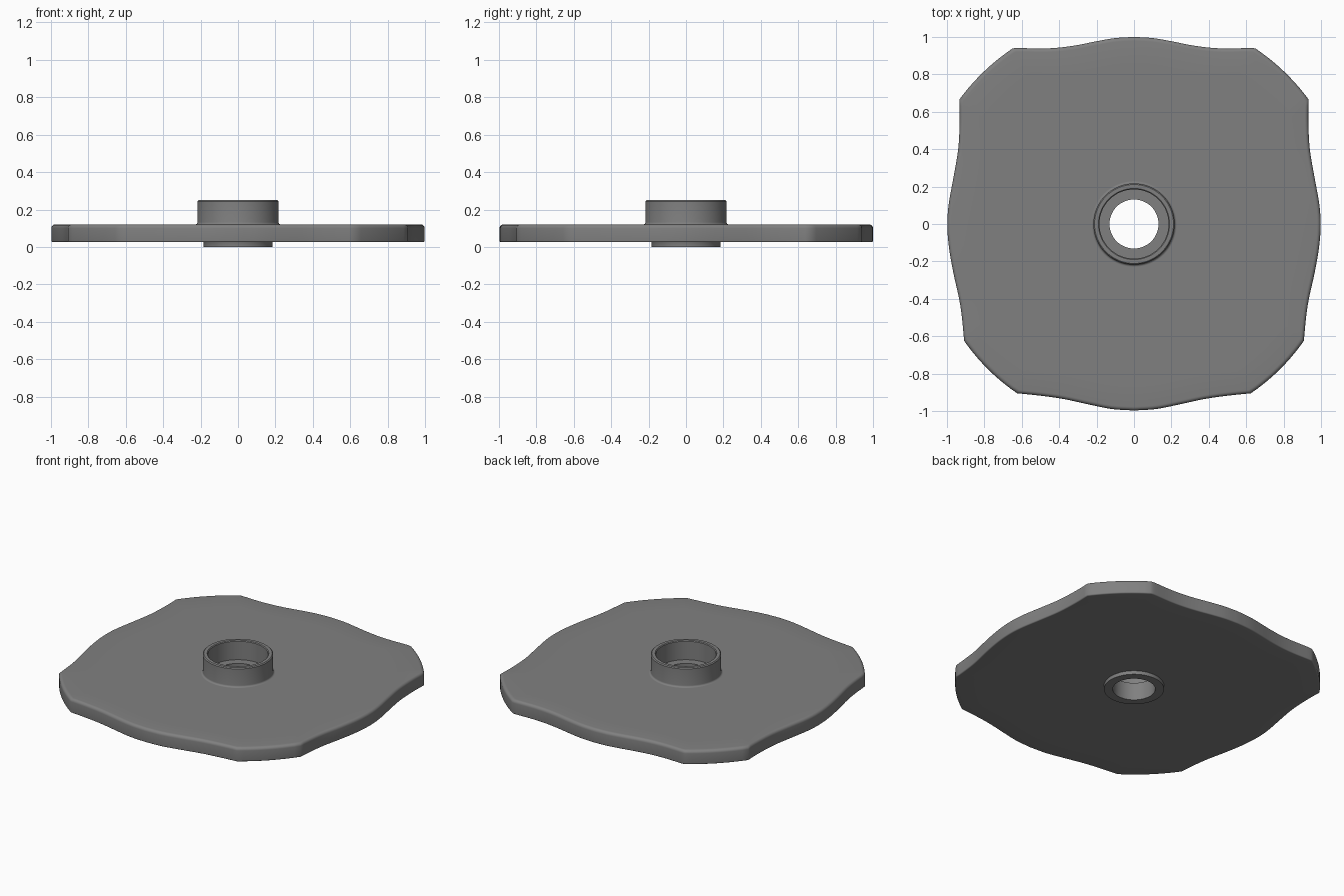
import bpy, bmesh, math
from mathutils import Vector

if "Cube" in bpy.data.objects:
    bpy.data.objects.remove(bpy.data.objects["Cube"])

grey = bpy.data.materials.new("grey")
grey.diffuse_color = (0.216, 0.216, 0.216, 1)
grey.use_nodes = True
grey.node_tree.nodes["Principled BSDF"].inputs["Base Color"].default_value = grey.diffuse_color


def make(name, loops, closed, angle):
    """Bridge a list of equal-length vertex loops into a smooth object."""
    bm = bmesh.new()
    rings = [[bm.verts.new(p) for p in loop] for loop in loops]
    pairs = list(zip(rings, rings[1:])) + ([(rings[-1], rings[0])] if closed else [])
    for a, b in pairs:
        for i in range(len(a)):
            j = (i + 1) % len(a)
            bm.faces.new((a[i], a[j], b[j], b[i]))
    bmesh.ops.recalc_face_normals(bm, faces=bm.faces)
    mesh = bpy.data.meshes.new(name)
    bm.to_mesh(mesh)
    bm.free()
    mesh.materials.append(grey)
    ob = bpy.data.objects.new(name, mesh)
    bpy.context.collection.objects.link(ob)
    bpy.ops.object.select_all(action='DESELECT')
    bpy.context.view_layer.objects.active = ob
    ob.select_set(True)
    bpy.ops.object.shade_smooth_by_angle(angle=math.radians(angle))
    return ob


def smooth_path(pts, steps=4):
    """Catmull-Rom curve through the points."""
    v = [Vector(p) for p in pts]
    v = [2 * v[0] - v[1]] + v + [2 * v[-1] - v[-2]]
    out = []
    for a, b, c, d in zip(v, v[1:], v[2:], v[3:]):
        for k in range(steps):
            t = k / steps
            out.append(0.5 * (2 * b + (c - a) * t + (2 * a - 5 * b + 4 * c - d) * t * t
                              + (3 * b - a - 3 * c + d) * t ** 3))
    return out + [v[-2]]


def corner(a, b, n=10):
    """Shallow arc about the centre, joining two side curves."""
    a, b = Vector(a), Vector(b)
    out = []
    for k in range(1, n):
        t = k / n
        out.append(a.lerp(b, t).normalized() * (a.length * (1 - t) + b.length * t))
    return out


# Wavy plate outline: right half, then mirrored
back = [(0, 1.0), (0.1, 0.994), (0.2, 0.977), (0.3, 0.957), (0.4, 0.943), (0.5, 0.938),
        (0.62, 0.941), (0.65, 0.938)]
side = [(0.934, 0.665), (0.932, 0.55), (0.94, 0.4), (0.965, 0.25), (0.99, 0.11), (0.998, 0),
        (0.99, -0.12), (0.966, -0.26), (0.935, -0.4), (0.92, -0.5), (0.908, -0.625)]
front = [(0.625, -0.905), (0.5, -0.918), (0.38, -0.935), (0.25, -0.963), (0.12, -0.989), (0, -0.997)]
half = (smooth_path(back) + corner(back[-1], side[0]) + smooth_path(side)
        + corner(side[-1], front[0]) + smooth_path(front))
outline = half + [Vector((-p.x, p.y)) for p in reversed(half[1:-1])]


def outline_loop(inset, z):
    return [(p.x * (1 - inset), p.y * (1 - inset), z) for p in outline]


def circle_loop(r, z):
    return [(*(p.normalized() * r), z) for p in outline]


# Plate with rounded rim, open under the hub
Z0, Z1, R = 0.025, 0.12, 0.02
arc = [math.radians(a) for a in range(0, 91, 18)]
loops = [circle_loop(0.16, Z0), outline_loop(0.15, Z0)]
loops += [outline_loop(0.008 * (1 - math.sin(a)), Z0 + 0.008 * (1 - math.cos(a))) for a in arc]
loops += [outline_loop(R * (1 - math.cos(a)), Z1 - R * (1 - math.sin(a))) for a in arc]
loops += [outline_loop(0.15, Z1), circle_loop(0.2, Z1)]
make("plate", loops, True, 45)

# Hub: lathed collar, bearing recess, through hole and underside spacer
F = 0.012
profile = [(0.131, 0.0), (0.185, 0.0), (0.185, 0.03), (0.2, 0.05), (0.2 + 0.029, Z1)]
profile += [(0.217 + F * (1 - math.sin(a)), Z1 + F * (1 - math.cos(a))) for a in arc]
profile += [(0.217, 0.244), (0.211, 0.25), (0.19, 0.25), (0.185, 0.245), (0.185, 0.12), (0.131, 0.12)]
N = 72
make("hub", [[(r * math.cos(2 * math.pi * i / N), r * math.sin(2 * math.pi * i / N), z)
              for i in range(N)] for r, z in profile], True, 40)
